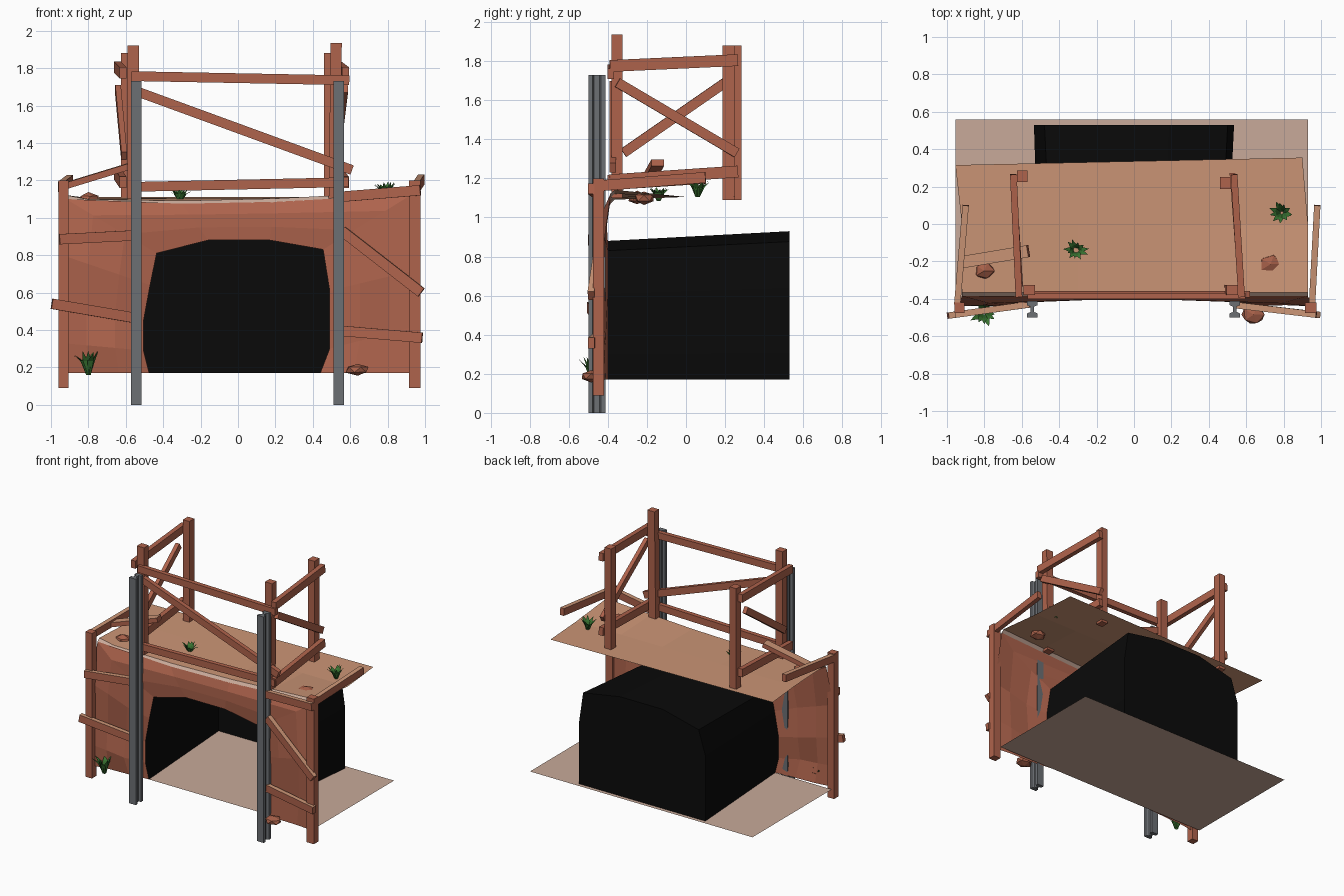
import bpy, bmesh, math, random
from mathutils import Vector, Matrix

if "Cube" in bpy.data.objects:
    bpy.data.objects.remove(bpy.data.objects["Cube"])
random.seed(4)

def mat(name, r, g, b):
    m = bpy.data.materials.new(name)
    m.diffuse_color = (r, g, b, 1)
    m.use_nodes = True
    m.node_tree.nodes["Principled BSDF"].inputs["Base Color"].default_value = m.diffuse_color
    return m

WOOD = mat("red_wood", .43, .125, .072)
CLAY = mat("red_clay", .43, .128, .074)
TAN = mat("tan_sand", .60, .30, .18)
PALE = mat("pale_sand", .58, .40, .32)
STEEL = mat("grey_steel", .15, .16, .175)
BLACK = mat("black", .003, .003, .003)
GREEN = mat("grass_green", .04, .17, .03)
ROCK = mat("rock_red", .38, .115, .065)

def make(name, verts, faces, *mats):
    me = bpy.data.meshes.new(name)
    me.from_pydata([tuple(v) for v in verts], [], faces)
    for m in mats:
        me.materials.append(m)
    o = bpy.data.objects.new(name, me)
    bpy.context.collection.objects.link(o)
    return o

BOX = [(0, 2, 3, 1), (4, 5, 7, 6), (0, 1, 5, 4), (2, 6, 7, 3), (0, 4, 6, 2), (1, 3, 7, 5)]

def fix_normals(o):
    bm = bmesh.new()
    bm.from_mesh(o.data)
    bmesh.ops.recalc_face_normals(bm, faces=bm.faces)
    bm.to_mesh(o.data)
    bm.free()

def post(name, x0, x1, y0, y1, z0, z1, lean=0.0):
    v = [(x + (lean if z == z1 else 0), y, z) for x in (x0, x1) for y in (y0, y1) for z in (z0, z1)]
    fix_normals(make(name, v, BOX, WOOD))

def board(name, a, b, h=.052, t=.034, tan_top=False):
    # plank between two end points, upright section h by t
    a, b = Vector(a), Vector(b)
    d = (b - a).normalized()
    side = d.cross(Vector((0, 0, 1))).normalized()
    up = side.cross(d)
    v = [p + side * s * t / 2 + up * u * h / 2 for p in (a, b) for s in (-1, 1) for u in (-1, 1)]
    o = make(name, v, BOX, WOOD, TAN)
    fix_normals(o)
    if tan_top:
        for f in o.data.polygons:
            f.material_index = int(f.normal.z > .7)

# steel I-beams
for name, x in (("left_beam", -.544), ("right_beam", .539)):
    w, n, yf, yb, fl = .028, .009, -.50, -.412, .022
    half = [(w, yf), (w, yf + fl), (n, yf + fl + .008), (n, yb - fl - .008), (w, yb - fl), (w, yb)]
    prof = half + [(-a, b) for a, b in reversed(half)]
    k = len(prof)
    v = [(x + a, b, z) for z in (0, 1.73) for a, b in prof]
    f = [(i, (i + 1) % k, k + (i + 1) % k, k + i) for i in range(k)]
    f += [tuple(range(k))[::-1], tuple(range(k, 2 * k))]
    fix_normals(make(name, v, f, STEEL))

# clay front wall: rings from arch opening to outer edge
arch = [(-.475, .17), (-.505, .29), (-.505, .45), (-.47, .64), (-.435, .81), (-.16, .88),
        (.17, .88), (.455, .83), (.49, .61), (.49, .30), (.44, .17)]
outer = [(-.94, .17), (-.94, .33), (-.94, .55), (-.94, .80), (-.92, 1.10), (-.3, 1.075),
         (.2, 1.085), (.93, 1.125), (.95, .72), (.95, .42), (.95, .17)]
n = len(arch)
bulge = [.0, .035, .0, .03, .01, .0, .0, .01, .03, .0, .01]
v = [(x, -.40, z) for x, z in arch]
for r in (.35, .7):
    for (ax, az), (ox, oz), b in zip(arch, outer, bulge):
        x, z = ax + (ox - ax) * r, az + (oz - az) * r
        v.append((x, -.405 - b * (1.2 - r) - .02 * r * (abs(x) > .5), z))
v += [(x, -.385 if z > 1 else -.44, z) for x, z in outer]
f = []
for r in range(3):
    for i in range(n - 1):
        a = r * n + i
        f.append((a, a + n, a + n + 1, a + 1))
make("clay_wall", v, f, CLAY)

# black tunnel, closed at the back and open at the front
v = [(x, -.40, z) for x, z in arch]
v += [((-1 if x < 0 else 1) * .535 if z < .7 else x * 1.1, .53, .17 + (z - .17) * 1.07) for x, z in arch]
f = [(i, i + 1, n + i + 1, n + i) for i in range(n - 1)] + [tuple(range(n, 2 * n))]
make("tunnel", v, f, BLACK)

# floor sheet
make("floor", [(-.955, -.40, .17), (.93, -.40, .17), (.93, .56, .17), (-.955, .56, .17)],
     [(0, 1, 2, 3)], PALE)

# upper ground sheet with pale lip
edge = [(-.92, 1.105), (-.8, 1.082), (-.3, 1.075), (.2, 1.087), (.55, 1.105), (.93, 1.125)]
k = len(edge)
back = [(-.955 + (x + .92) * 1.0027, .315 + (x + .92) * .0216, 1.11) for x, z in edge]
v = [(x, -.386, z - .004) for x, z in edge] + [(x, -.365, z + .016) for x, z in edge]
v += [(x, 0, 1.105) for x, z in edge] + back
f = [(r * k + i, r * k + i + 1, r * k + k + i + 1, r * k + k + i) for r in range(3) for i in range(k - 1)]
ground = make("upper_ground", v, f, TAN, PALE)
for p in ground.data.polygons:
    p.material_index = int(p.center.y < -.36)

# corner posts of the wall
post("wall_post_left", -.96, -.905, -.475, -.42, .09, 1.20)
post("wall_post_right", .915, .975, -.475, -.42, .09, 1.20)

# railing posts
post("rail_post_front_left", -.59, -.53, -.38, -.325, 1.10, 1.92)
post("rail_post_front_right", .485, .545, -.38, -.325, 1.10, 1.935, .01)
post("rail_post_back_left", -.625, -.57, .225, .285, 1.09, 1.88)
post("rail_post_back_right", .46, .515, .188, .25, 1.09, 1.88)

# front railing
board("front_top_rail", (-.57, -.385, 1.757), (.595, -.385, 1.735))
board("front_low_rail", (-.56, -.385, 1.165), (.59, -.385, 1.19))
board("front_brace", (-.54, -.375, 1.675), (.61, -.375, 1.255))

# side railings
for side, xb, xf, lo, hi in (("left", -.645, -.615, -.32, .2), ("right", .535, .575, .26, -.35)):
    board(side + "_top_rail", (xf, -.39, 1.775), (xb, .265, 1.805), .06, .036)
    board(side + "_low_rail", (xf, -.39, 1.19), (xb, .265, 1.235), .06, .036)
    xm = lambda y: xf + (xb - xf) * (y + .39) / .65
    board(side + "_brace", (xm(lo) * .985, lo, 1.33), (xm(hi), hi, 1.69), .05, .03)

# boards nailed on the wall and corners
for name, a, b in (
        ("left_upper_board", (-.955, -.485, .885), (-.56, -.43, .905)),
        ("left_lower_board", (-.995, -.49, .54), (-.555, -.43, .465)),
        ("right_upper_board", (.55, -.435, 1.112), (.975, -.485, 1.147)),
        ("right_brace_board", (.555, -.435, .93), (.98, -.485, .60)),
        ("right_lower_board", (.555, -.435, .395), (.985, -.485, .358)),
        ("left_side_board", (-.945, -.43, 1.165), (-.90, .10, 1.20)),
        ("right_side_board", (.95, -.47, 1.16), (.98, .10, 1.205))):
    board(name, a, b, .055, .034, True)
board("leaning_plank", (-.925, -.205, 1.17), (-.565, -.145, 1.28), .034, .065, True)

# grass tufts
def tuft(name, x, y, z, r, h, count=11):
    v, f = [], []
    for i in range(count):
        a = i * 2 * math.pi / count * 2 + random.uniform(-.25, .25)
        s = random.uniform(.5, 1)
        d = Vector((math.cos(a), math.sin(a), 0))
        w = Vector((-d.y, d.x, 0)) * r * .2
        base = Vector((x, y, z)) + d * r * .1
        mid = base + d * r * .4 * s + Vector((0, 0, h * .55))
        tip = base + d * r * s + Vector((0, 0, h * (1.25 - .5 * s)))
        j = len(v)
        v += [base - w * .6, base + w * .6, mid + w, tip, mid - w]
        f += [(j, j + 1, j + 2, j + 4), (j + 4, j + 2, j + 3)]
    make(name, v, f, GREEN)

tuft("grass_front", -.80, -.475, .16, .085, .135)
tuft("grass_top_middle", -.31, -.14, 1.085, .068, .075)
tuft("grass_top_right", .79, .06, 1.105, .075, .09)

# rocks
for name, x, y, z, r, h in (("rock_left", -.80, -.25, 1.10, .06, .036),
                            ("rock_right", .73, -.215, 1.10, .065, .036),
                            ("rock_front", .64, -.485, .188, .07, .034)):
    bm = bmesh.new()
    bmesh.ops.create_icosphere(bm, subdivisions=1, radius=1)
    for q in bm.verts:
        q.co *= random.uniform(.88, 1.05)
    bm.transform(Matrix.Translation((x, y, z)) @ Matrix.Diagonal((r, r * .85, h, 1)))
    me = bpy.data.meshes.new(name)
    bm.to_mesh(me)
    bm.free()
    me.materials.append(ROCK)
    bpy.context.collection.objects.link(bpy.data.objects.new(name, me))
